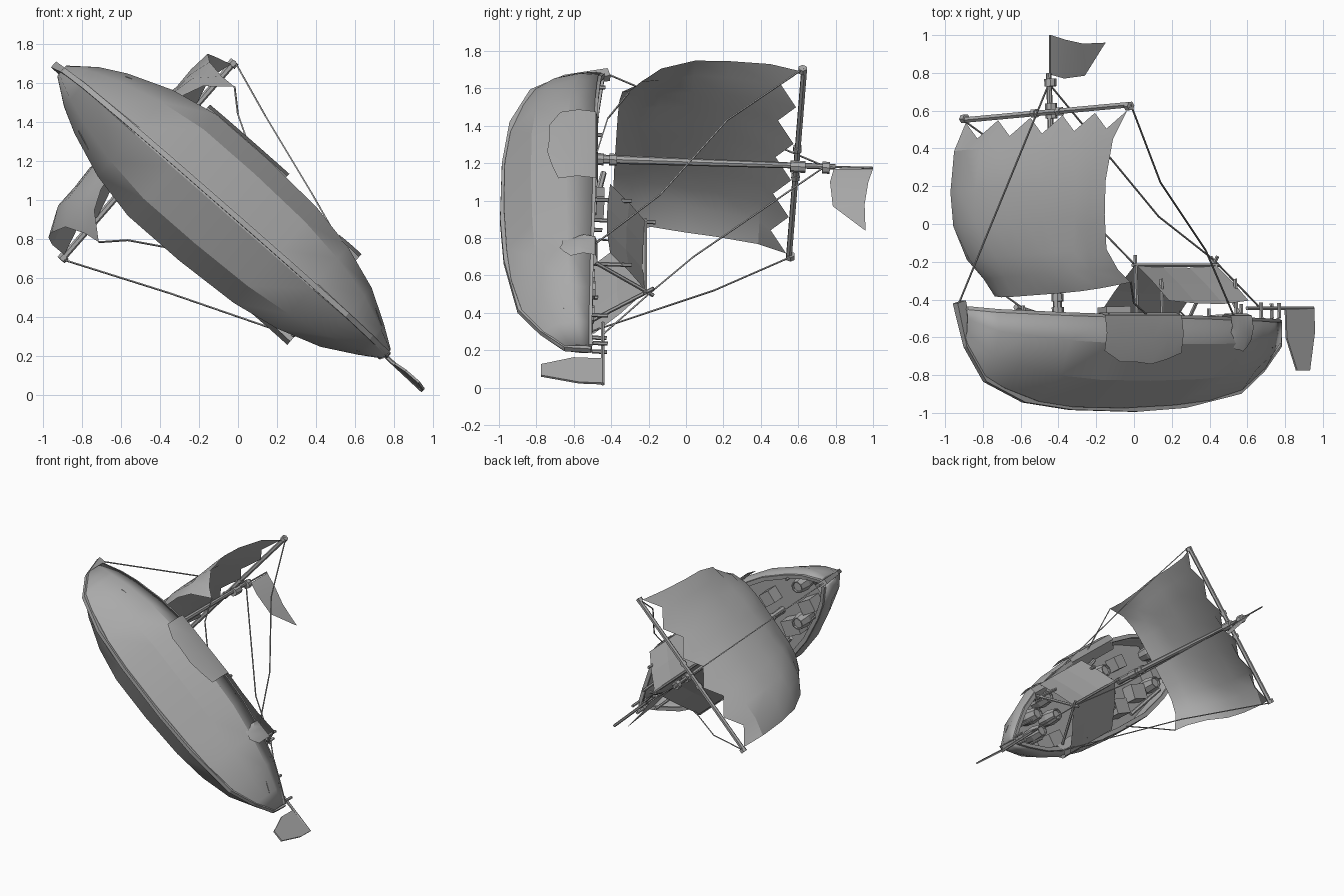
import bpy, bmesh, math, random
from mathutils import Vector, Matrix

if "Cube" in bpy.data.objects:
    bpy.data.objects.remove(bpy.data.objects["Cube"])

random.seed(4)
grey = bpy.data.materials.new("plain grey")
grey.diffuse_color = (0.4, 0.4, 0.4, 1)
grey.use_nodes = True
grey.node_tree.nodes["Principled BSDF"].inputs["Base Color"].default_value = grey.diffuse_color

# Ship frame: s towards the bow, w sideways, u up (world y), slightly rolled
R = 0.05
D, N, Y = Vector((-.753, 0, .658)), Vector((.658, 0, .753)), Vector((0, 1, 0))
W = N * math.cos(R) + Y * math.sin(R)
U = Y * math.cos(R) - N * math.sin(R)


def P(s, w, u):
    return Vector((-.078, -.5, .94)) + D * s + W * w + U * (u + .5)


def frame(s, w, u):
    m = Matrix((D, W, U)).transposed().to_4x4()
    m.translation = P(s, w, u)
    return m


def finish(name, bm, smooth=None):
    bmesh.ops.recalc_face_normals(bm, faces=bm.faces)
    me = bpy.data.meshes.new(name)
    bm.to_mesh(me)
    bm.free()
    ob = bpy.data.objects.new(name, me)
    bpy.context.collection.objects.link(ob)
    me.materials.append(grey)
    if smooth:
        bpy.context.view_layer.objects.active = ob
        ob.select_set(True)
        bpy.ops.object.shade_smooth_by_angle(angle=math.radians(smooth))
        ob.select_set(False)
    return ob


def sheet(name, rows, smooth=None, thick=0):
    """Grid surface through rows of world points."""
    bm = bmesh.new()
    g = [[bm.verts.new(p) for p in r] for r in rows]
    for a, b in zip(g, g[1:]):
        for i in range(len(a) - 1):
            bm.faces.new((a[i], a[i + 1], b[i + 1], b[i]))
    ob = finish(name, bm, smooth)
    if thick:
        mod = ob.modifiers.new("thickness", 'SOLIDIFY')
        mod.thickness, mod.offset = thick, 0
    return ob


def rods(name, paths, r, r2=None, sides=6):
    """Straight round bars along each path of world points."""
    bm = bmesh.new()
    for path in paths:
        for a, b in zip(path, path[1:]):
            d = b - a
            m = Matrix.Translation((a + b) / 2) @ d.to_track_quat('Z', 'Y').to_matrix().to_4x4()
            bmesh.ops.create_cone(bm, cap_ends=True, segments=sides, radius1=r,
                                  radius2=r2 or r, depth=d.length, matrix=m)
    return finish(name, bm)


# Hull: s, half width, bottom, gunwale
st = [(-1.11, .02, -.66, -.52), (-1, .09, -.76, -.525), (-.83, .185, -.87, -.525),
      (-.6, .26, -.925, -.525), (-.35, .305, -.95, -.52), (0, .325, -.965, -.515),
      (.35, .325, -.96, -.51), (.6, .275, -.93, -.50), (.83, .19, -.86, -.485),
      (.96, .122, -.80, -.475), (1.09, .025, -.62, -.455)]
sec = [(1, 0), (1.03, .3), (.7, .71), (.06, 1)]
sec += [(-x, t) for x, t in reversed(sec)]
hull = sheet("hull", [[P(s, b * x, g + (k - g) * t) for x, t in sec] for s, b, k, g in st], 27, .022)

# Inner floor and gunwale rails
sheet("floor", [[P(s, b * x * .98, -.66) for x in (-1, 1)] for s, b, k, g in st[1:-2]])
for sgn, side in ((1, "starboard"), (-1, "port")):
    sheet(side + "_rail", [[P(s, sgn * (b + o), g + .008) for o in (.008, -.025)] for s, b, k, g in st], None, .02)

# Keel and stem post
out = [(-1.13, -.51), (-1.125, -.65), (-1, -.78), (-.83, -.90), (-.435, -.975), (-.1, -.995), (.36, -.985),
       (.69, -.945), (.96, -.835), (1.09, -.65), (1.15, -.42)]
bm = bmesh.new()
loops = []
for i, (s, u) in enumerate(out):
    a, b = out[max(i - 1, 0)], out[min(i + 1, len(out) - 1)]
    t = Vector((b[0] - a[0], b[1] - a[1])).normalized()
    s2, u2 = s - t.y * .06, u + t.x * .06
    h = .02 if i == len(out) - 1 else .014
    loops.append([bm.verts.new(P(*c)) for c in ((s, h, u), (s, -h, u), (s2, -h, u2), (s2, h, u2))])
for a, b in zip(loops, loops[1:]):
    for i in range(4):
        bm.faces.new((a[i], a[i - 1], b[i - 1], b[i]))
bm.faces.new(loops[0])
bm.faces.new(loops[-1])
finish("keel", bm)

# Mast, collars and yard
rods("mast", [[P(.43, 0, -.7), P(.44, 0, .8)]], .026, .014, 8)
rods("mast_collars", [[P(.43, 0, a), P(.43, 0, b)] for a, b in ((-.52, -.44), (-.41, -.37), (.56, .64), (.73, .77))], .032, sides=8)
yl, yr = P(.46, -.675, .585), P(.46, .675, .6)
rods("yard", [[yl, yr]], .017)
rods("yard_caps", [[P(.46, w - .015, .592), P(.46, w + .015, .592)] for w in (-.665, -.1, .1, .66)], .025)

# Sail: billowed panels, scalloped top, foot corners pulled back by the sheets
# height, edge s, middle s, port and starboard half widths
prof = [(.57, .465, .465, .65, .65), (.42, .545, .56, .66, .62), (.2, .585, .615, .655, .595), (.02, .59, .63, .635, .585),
        (-.16, .555, .625, .575, .55), (-.27, .46, .60, .54, .53), (-.335, .375, .56, .53, .53)]
rows = []
for j, (u, se, sm, hp, hs) in enumerate(prof):
    row = []
    for i in range(11):
        x = i / 5 - 1
        f = abs(x) ** 5
        dip = .09 * (i % 2) if j == 0 else 0
        s = sm + (se - sm) * f + dip * .4 - (.05 * x * (1 - f) if 0 < j < 5 else 0)
        s += .012 * (i % 2) * (1 < j < 6)
        row.append(P(s, (hp if x < 0 else hs) * x, u - dip - (.04 * (1 - f) if j == 6 else 0)))
    rows.append(row)
sheet("sail", rows, 30)

# Pennant
rods("flag_pole", [[Vector((-.445, .78, 1.18)), Vector((-.445, 1, 1.175))]], .006)
fl = [((-.44, 1.0, 1.17), (-.44, .79, 1.17)), ((-.36, .975, 1.10), (-.37, .77, 1.10)),
      ((-.27, .955, .98), (-.26, .785, .97)), ((-.15, .96, .84), (-.16, .945, .85))]
sheet("flag", [[Vector(p) for p in r] for r in fl], 30)

# Rigging
top = P(.44, 0, .745)
aft = P(-.66, .02, -.19)
rods("ropes", [
    [top, P(1.13, 0, -.43)],
    [top, Vector((.13, .04, .70)), aft],
    [yr, Vector((.14, .22, 1.43)), Vector((.38, -.14, 1.03)), P(-.57, .27, -.5)],
    [yl, Vector((-.35, .15, .52)), P(-.7, -.24, -.5)],
    [aft, P(-1.0, 0, -.45)],
    [P(.375, .53, -.33), P(.27, .43, -.44), P(.08, .32, -.5)],
    [P(.375, -.53, -.33), P(.27, -.43, -.44), P(.08, -.32, -.5)]], .005, sides=4)

# Tent over the after deck with its poles
rows = []
for s, d in ((-.1, 0), (-.29, -.015), (-.48, -.018), (-.66, 0)):
    rows.append([P(s, w, u + d) for w, u in ((-.29, -.48), (-.14, -.345), (.03, -.215), (.16, -.31), (.29, -.42))])
sheet("tent", rows)
rods("tent_poles", [[P(-.1, .03, -.66), P(-.1, .03, -.165)], [P(-.66, -.2, -.5), P(-.66, .05, -.175)],
                    [P(-.66, .22, -.5), P(-.66, 0, -.175)], [P(-.08, .03, -.22), P(-.68, .03, -.22)]]
     + [[P(s, .2, -.6), P(s, .2, -.3)] for s in (-.13, -.65)], .011)

# Pins along both gunwales
rods("rail_pins", [[P(s, k * b, -.6), P(s, k * b, h)] for k in (1, -1) for s, b, h in
                   ((.82, .17, -.44), (-.42, .24, -.46), (-.93, .08, -.42))], .011)

# Cloths hung over the sides
def cloth(name, s0, s1, sgn, low, wide):
    rows = []
    for i in range(6):
        t = i / 5
        s = s0 + (s1 - s0) * t
        e = low + .06 * abs(2 * t - 1) ** 3 + .012 * (i % 2)
        rows.append([P(s, sgn * w, u) for w, u in
                     ((wide - .09, -.53), (wide - .02, -.485), (wide + .025, -.5), (wide + .035, (e - .5) / 2), (wide + .012, e))])
    sheet(name, rows, 30)


cloth("side_cloth", -.13, .41, 1, -.76, .33)
cloth("small_cloth_starboard", -.68, -.53, 1, -.69, .265)
cloth("small_cloth_port", -.7, -.4, -1, -.62, .265)

# Cargo: barrels, crates and loose planks
def barrel(name, s, w, h, r):
    bm = bmesh.new()
    rings = []
    for t, f in ((0, .8), (.5, 1), (1, .8), (1, .65), (.9, .65)):
        rings.append([bm.verts.new(P(s + r * f * math.cos(a * math.pi / 4), w + r * f * math.sin(a * math.pi / 4), -.66 + h * t)) for a in range(8)])
    for a, b in zip(rings, rings[1:]):
        for i in range(8):
            bm.faces.new((a[i - 1], a[i], b[i], b[i - 1]))
    bm.faces.new(rings[0])
    bm.faces.new(rings[-1])
    finish(name, bm)


for i, (s, w) in enumerate(((.82, .08), (.62, -.14), (.18, .13), (.05, -.12), (-.75, .1), (-.8, -.03), (-.55, .17), (-.56, .02))):
    barrel(f"barrel_{i + 1}", s, w, .17, .06)
for i, (s, w, a, b, h) in enumerate(((.74, -.08, .12, .1, .12), (.48, -.14, .14, .12, .1), (.45, .13, .1, .1, .1), (.17, -.17, .14, .12, .15),
                                     (.05, .02, .14, .13, .22), (-.66, -.14, .14, .11, .14))):
    bm = bmesh.new()
    m = frame(s, w, -.66 + h / 2) @ Matrix.Rotation(random.uniform(-.4, .4), 4, 'Z') @ Matrix.Diagonal((a, b, h, 1))
    bmesh.ops.create_cube(bm, size=1, matrix=m)
    finish(f"crate_{i + 1}", bm)
rods("spare_poles", [[P(.2, -.26, -.5), P(.55, -.2, -.43)], [P(.12, .24, -.5), P(-.2, .16, -.5)],
                     [P(.1, .2, -.52), P(-.2, .12, -.55)]], .016)

# Steering oar: tiller bar, post and blade
rods("tiller", [[P(-.9, 0, -.445), P(-1.379, -.015, -.445)], [P(-1.1, -.03, -.5), P(-1.1, -.03, -.42)],
                [P(-1.1, .03, -.5), P(-1.1, .03, -.42)]], .011)
bm = bmesh.new()
blade = [(-1.18, -.45), (-1.379, -.45), (-1.379, -.57), (-1.335, -.775), (-1.245, -.775), (-1.18, -.6)]
bm.faces.new([bm.verts.new(P(s, -.012, u)) for s, u in blade])
ob = finish("rudder_blade", bm)
mod = ob.modifiers.new("thickness", 'SOLIDIFY')
mod.thickness, mod.offset = .012, 0
